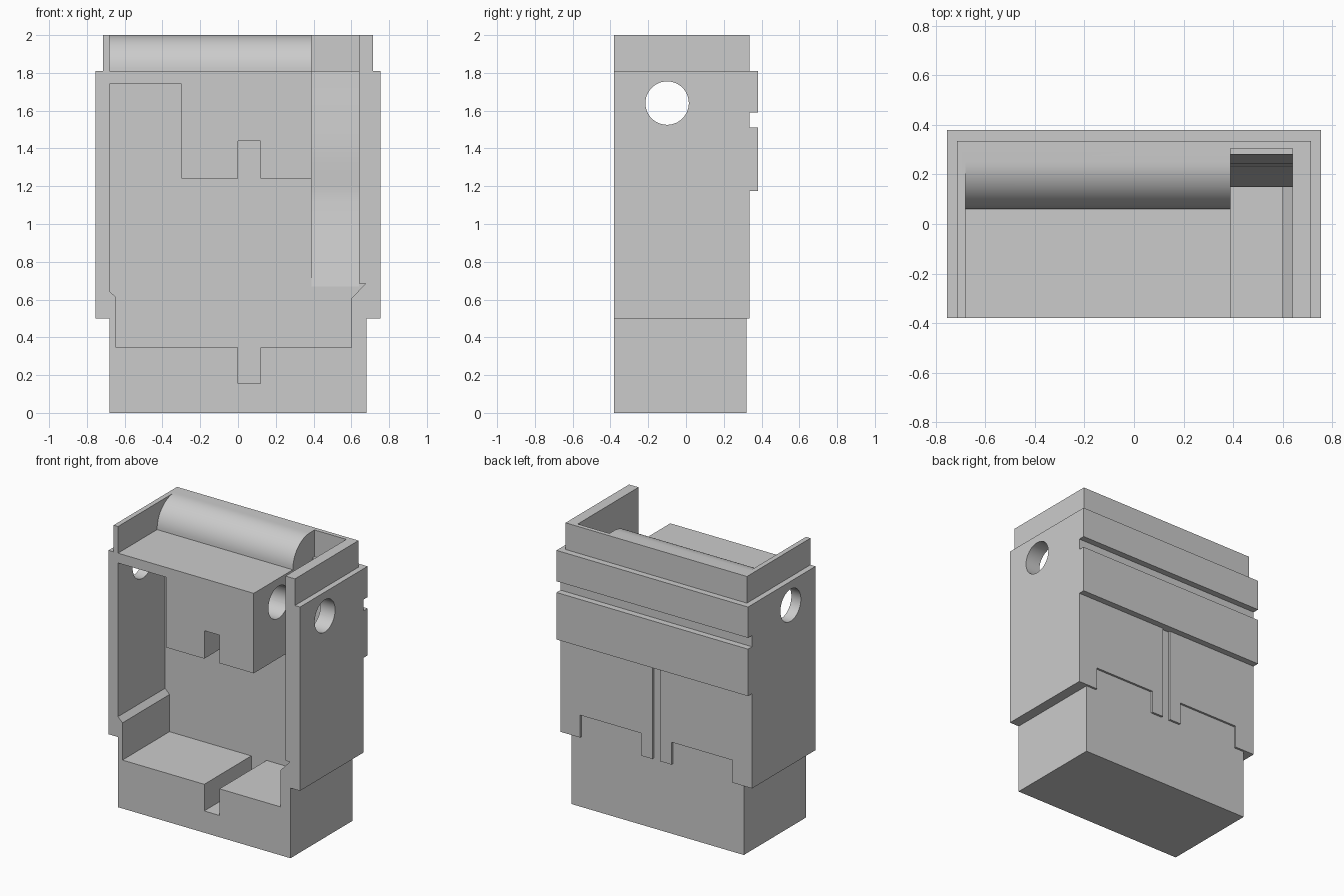
import bpy, bmesh, math
from mathutils import Vector

cube = bpy.data.objects.get("Cube")
if cube:
    bpy.data.objects.remove(cube, do_unlink=True)

grey = bpy.data.materials.new("plain grey")
grey.use_nodes = True
colour = (0.6, 0.6, 0.6, 1)
grey.diffuse_color = colour
grey.node_tree.nodes["Principled BSDF"].inputs["Base Color"].default_value = colour


def prism(name, points, axis, start, end):
    """Extrude a closed outline along x (y,z points) or y (x,z points)."""
    bm = bmesh.new()
    place = (lambda a, b: (start, a, b)) if axis == "x" else (lambda a, b: (a, start, b))
    face = bm.faces.new([bm.verts.new(place(a, b)) for a, b in points])
    shift = Vector((end - start, 0, 0)) if axis == "x" else Vector((0, end - start, 0))
    moved = bmesh.ops.extrude_face_region(bm, geom=[face])["geom"]
    bmesh.ops.translate(bm, vec=shift, verts=[v for v in moved if isinstance(v, bmesh.types.BMVert)])
    bmesh.ops.recalc_face_normals(bm, faces=bm.faces)
    mesh = bpy.data.meshes.new(name)
    bm.to_mesh(mesh)
    bm.free()
    mesh.materials.append(grey)
    obj = bpy.data.objects.new(name, mesh)
    bpy.context.collection.objects.link(obj)
    return obj


def box(name, x0, x1, y0, y1, z0, z1):
    return prism(name, [(y0, z0), (y1, z0), (y1, z1), (y0, z1)], "x", x0, x1)


def combine(target, tool, operation):
    mod = target.modifiers.new("combine", "BOOLEAN")
    mod.operation, mod.solver, mod.object = operation, "EXACT", tool
    bpy.context.view_layer.objects.active = target
    bpy.ops.object.modifier_apply(modifier=mod.name)
    bpy.data.objects.remove(tool, do_unlink=True)


FRONT, BACK, BAND, TOP = -0.38, 0.335, 0.38, 2.0
INNER = 0.15

# Main shell with two raised bands across the back
housing = prism("housing", [
    (FRONT, 0.5), (BACK, 0.5), (BACK, 1.175), (BAND, 1.175), (BAND, 1.51), (BACK, 1.51),
    (BACK, 1.59), (BAND, 1.59), (BAND, 1.81), (FRONT, 1.81)], "x", -0.755, 0.755)

# Narrow foot and upper rim
combine(housing, box("foot", -0.68, 0.68, FRONT, 0.32, 0, 0.55), "UNION")
combine(housing, box("rim", -0.715, 0.715, FRONT, BACK, 1.75, TOP), "UNION")

# Front cavity, leaving the upper block with its notch
combine(housing, prism("cavity", [
    (-0.645, 0.345), (0, 0.345), (0, 0.155), (0.12, 0.155), (0.12, 0.345), (0.6, 0.345),
    (0.6, 0.605), (0.675, 0.685), (0.64, 0.685), (0.64, 2.1), (0.39, 2.1), (0.39, 1.24),
    (0.12, 1.24), (0.12, 1.44), (0, 1.44), (0, 1.24), (-0.3, 1.24), (-0.3, 1.74),
    (-0.68, 1.74), (-0.68, 0.645), (-0.645, 0.61)], "y", -0.5, INNER), "DIFFERENCE")

# Channel with a gently waved back
combine(housing, prism("channel", [
    (0, 0.67), (INNER, 0.67), (0.195, 0.92), (0.235, 1.12), (0.24, 1.2), (0.23, 1.3),
    (0.245, 1.5), (0.27, 1.7), (0.28, 1.81), (0.305, 1.81), (0.305, 2.1), (0, 2.1)],
    "x", 0.39, 0.64), "DIFFERENCE")

# Open top shelf that ends in a rounded shoulder
steps, radius = 16, 0.19
shoulder = []
for i in range(steps + 1):
    a = math.pi / 2 * i / steps
    shoulder.append((0.25 - radius * math.cos(a), 1.81 + radius * math.sin(a)))
combine(housing, prism("shelf_space", [(-0.5, 1.81)] + shoulder + [(0.25, 2.1), (-0.5, 2.1)],
                       "x", -0.68, 0.5), "DIFFERENCE")

# Round pin hole through both sides and the block
circle = [(-0.1 + 0.115 * math.cos(math.tau * i / 48), 1.64 + 0.115 * math.sin(math.tau * i / 48))
          for i in range(48)]
combine(housing, prism("pin_hole", circle, "x", -1, 1), "DIFFERENCE")

# Shallow recesses and centre slit on the back panel
for x0, x1, top in ((-0.6, -0.12, 0.66), (0.12, 0.6, 0.66), (-0.03, 0.03, 1.175)):
    combine(housing, box("recess", x0, x1, 0.32, 0.36, 0.45, top), "DIFFERENCE")

# Smooth curves, sharp edges
bpy.ops.object.select_all(action="DESELECT")
housing.select_set(True)
bpy.context.view_layer.objects.active = housing
bpy.ops.object.shade_smooth_by_angle(angle=math.radians(20))
